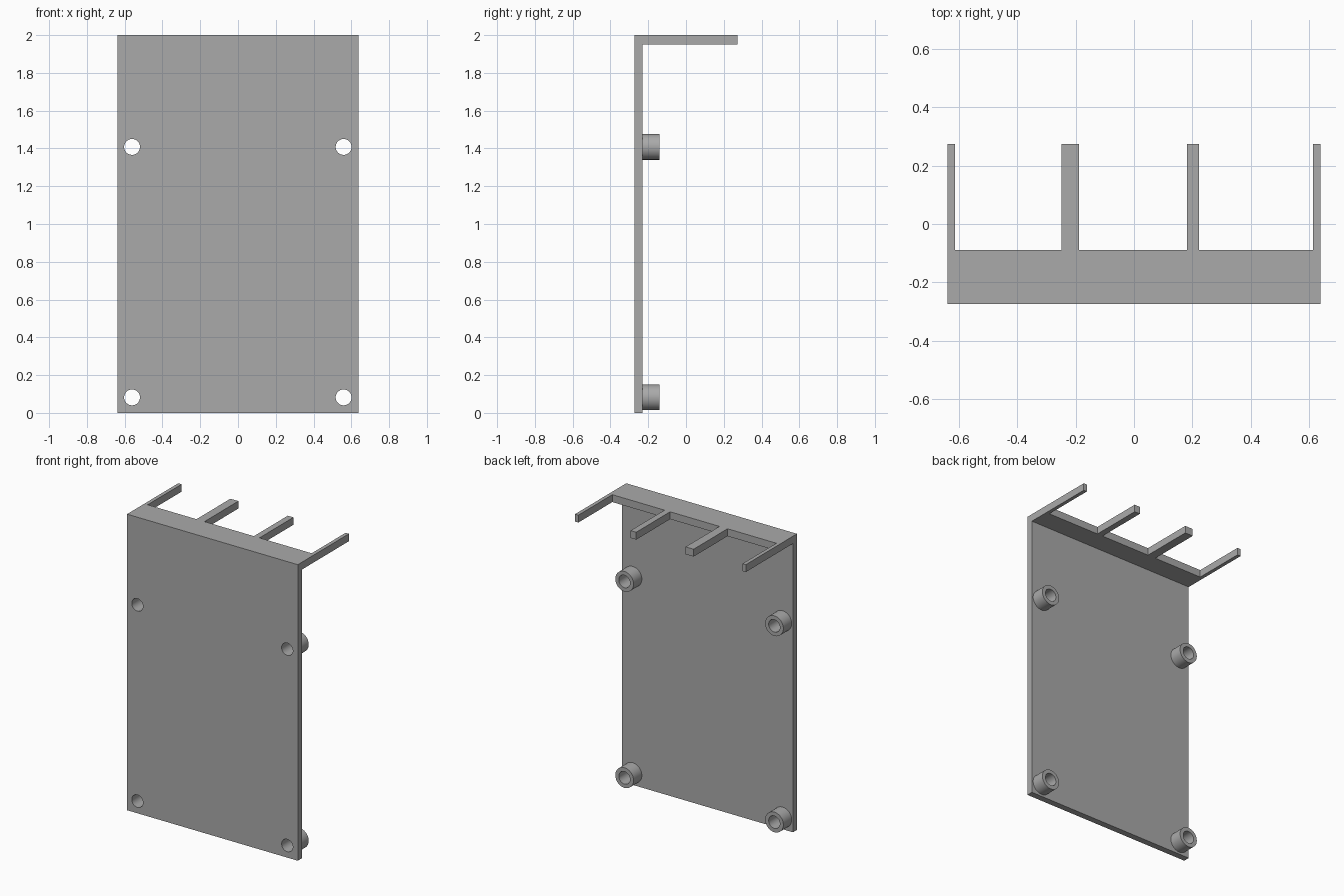
import bpy, bmesh, math
from mathutils import Matrix, Vector

if "Cube" in bpy.data.objects:
    bpy.data.objects.remove(bpy.data.objects["Cube"], do_unlink=True)

HALF_W, HEIGHT = 0.638, 2.0
FRONT, PLATE_BACK, SHELF_BACK, TIP = -0.273, -0.23, -0.089, 0.273
SHELF_Z, BOSS_BACK = 1.95, -0.141
PRONGS = [(-HALF_W, -0.613), (-0.248, -0.188), (0.181, 0.223), (0.613, HALF_W)]
MOUNTS = [(x, z) for x in (-0.561, 0.559) for z in (0.082, 1.408)]

grey = bpy.data.materials.new("plain_grey")
grey.use_nodes = True
colour = (0.4, 0.4, 0.4, 1)
grey.diffuse_color = colour
grey.node_tree.nodes["Principled BSDF"].inputs["Base Color"].default_value = colour


def finish(name, bm):
    bmesh.ops.recalc_face_normals(bm, faces=bm.faces)
    mesh = bpy.data.meshes.new(name)
    bm.to_mesh(mesh)
    bm.free()
    mesh.materials.append(grey)
    obj = bpy.data.objects.new(name, mesh)
    bpy.context.collection.objects.link(obj)
    return obj


def prism(name, outline, z0, z1):
    """Extrude an xy outline upwards."""
    bm = bmesh.new()
    face = bm.faces.new([bm.verts.new((x, y, z0)) for x, y in outline])
    new = bmesh.ops.extrude_face_region(bm, geom=[face])["geom"]
    verts = [v for v in new if isinstance(v, bmesh.types.BMVert)]
    bmesh.ops.translate(bm, verts=verts, vec=(0, 0, z1 - z0))
    return finish(name, bm)


def rods(name, radius, y0, y1):
    """One cylinder along y at every mounting point."""
    bm = bmesh.new()
    for x, z in MOUNTS:
        place = Matrix.Translation((x, (y0 + y1) / 2, z)) @ Matrix.Rotation(math.pi / 2, 4, "X")
        bmesh.ops.create_cone(bm, cap_ends=True, segments=48, radius1=radius,
                              radius2=radius, depth=y1 - y0, matrix=place)
    return finish(name, bm)


def combine(target, tool, operation):
    mod = target.modifiers.new(operation.lower(), "BOOLEAN")
    mod.operation, mod.solver, mod.object = operation, "EXACT", tool
    bpy.ops.object.select_all(action="DESELECT")
    bpy.context.view_layer.objects.active = target
    target.select_set(True)
    bpy.ops.object.modifier_apply(modifier=mod.name)
    bpy.data.objects.remove(tool, do_unlink=True)


# Upright mounting plate
bracket = prism("mounting_bracket", [(-HALF_W, FRONT), (HALF_W, FRONT),
                (HALF_W, PLATE_BACK), (-HALF_W, PLATE_BACK)], 0, HEIGHT)

# Top shelf with four prongs, drawn as one comb outline
comb = [(HALF_W, FRONT), (-HALF_W, FRONT)]
for i, (a, b) in enumerate(PRONGS):
    if i > 0:
        comb.append((a, SHELF_BACK))
    comb += [(a, TIP), (b, TIP)]
    if i < len(PRONGS) - 1:
        comb.append((b, SHELF_BACK))
combine(bracket, prism("comb_shelf", comb, SHELF_Z, HEIGHT), "UNION")

# Round standoffs on the back, then holes through everything
combine(bracket, rods("standoffs", 0.068, PLATE_BACK - 0.02, BOSS_BACK), "UNION")
combine(bracket, rods("screw_holes", 0.042, FRONT - 0.1, BOSS_BACK + 0.1), "DIFFERENCE")

bpy.ops.object.shade_smooth_by_angle(angle=math.radians(30))
